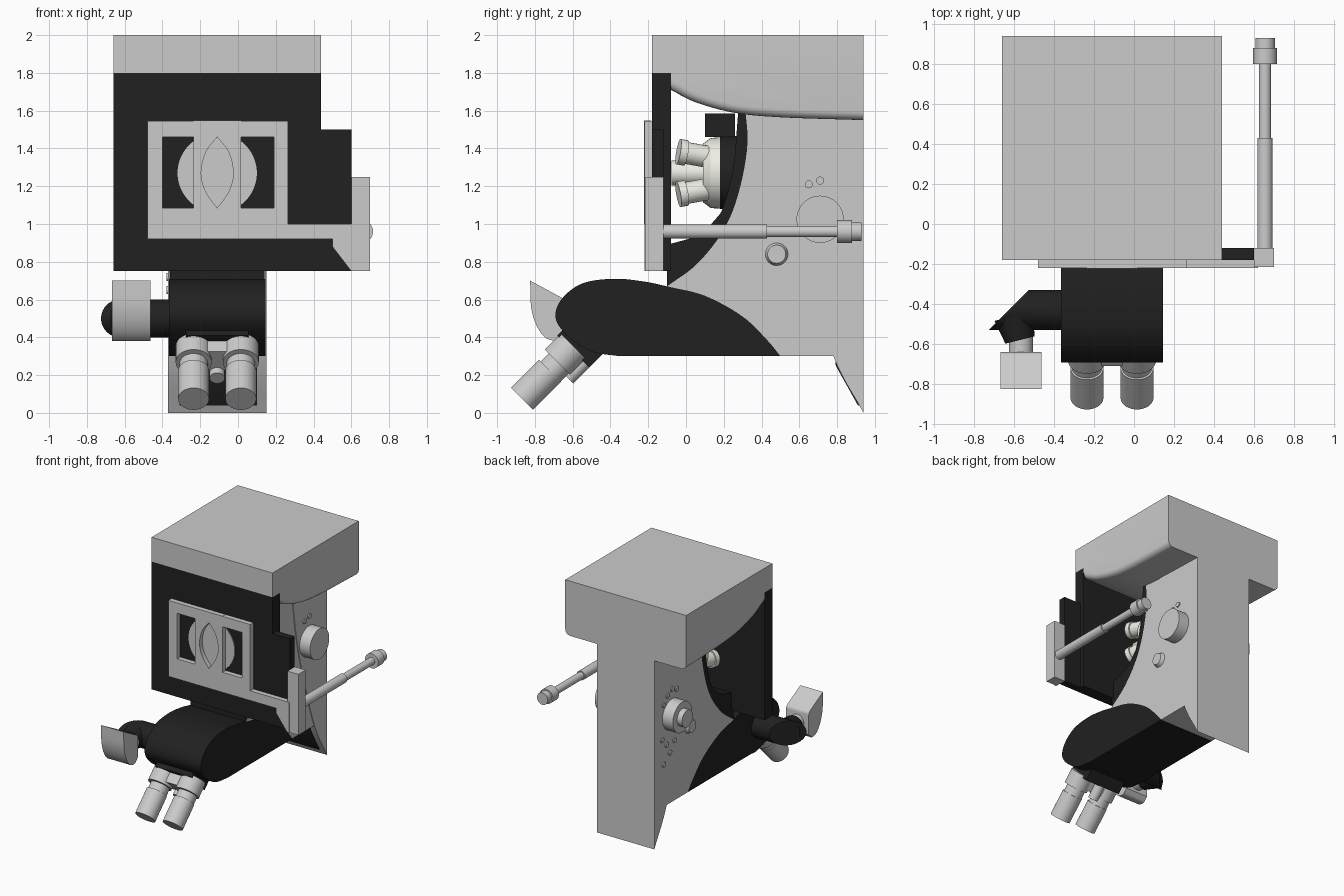
import bpy, bmesh, math
from mathutils import Vector

if "Cube" in bpy.data.objects:
    bpy.data.objects.remove(bpy.data.objects["Cube"])

CX = -0.11  # centre line of the arm and optics


def material(name, col):
    m = bpy.data.materials.new(name)
    m.diffuse_color = (*col, 1)
    m.use_nodes = True
    m.node_tree.nodes["Principled BSDF"].inputs["Base Color"].default_value = m.diffuse_color
    return m


BLACK = material("black", (0.015, 0.015, 0.015))
WHITE = material("off_white", (0.85, 0.85, 0.78))


def finish(name, bm, mat=None):
    bmesh.ops.recalc_face_normals(bm, faces=bm.faces)
    me = bpy.data.meshes.new(name)
    bm.to_mesh(me)
    bm.free()
    ob = bpy.data.objects.new(name, me)
    bpy.context.collection.objects.link(ob)
    if mat:
        me.materials.append(mat)
    bpy.ops.object.select_all(action='DESELECT')
    bpy.context.view_layer.objects.active = ob
    ob.select_set(True)
    bpy.ops.object.shade_smooth_by_angle(angle=math.radians(32))
    return ob


def extrude(name, pts, axis, a, b, mat=None, bevel=None):
    """Extrude a yz profile along x, or an xz profile along y."""
    bm = bmesh.new()
    place = (lambda p, t: (t, p[0], p[1])) if axis == 'x' else (lambda p, t: (p[0], t, p[1]))
    rings = [[bm.verts.new(place(p, t)) for p in pts] for t in (a, b)]
    for r in rings:
        bm.faces.new(r)
    n = len(pts)
    for i in range(n):
        j = (i + 1) % n
        bm.faces.new((rings[0][i], rings[0][j], rings[1][j], rings[1][i]))
    bmesh.ops.recalc_face_normals(bm, faces=bm.faces)
    if bevel:
        width, test = bevel
        bmesh.ops.bevel(bm, geom=[e for e in bm.edges if test(e)], offset=width,
                        segments=5, profile=0.5, affect='EDGES')
    return finish(name, bm, mat)


def box(name, x, y, z, mat=None):
    return extrude(name, [(x[0], z[0]), (x[1], z[0]), (x[1], z[1]), (x[0], z[1])], 'y', *y, mat)


def rod(name, p, q, r1, r2=None, mat=None, n=40):
    p, q = Vector(p), Vector(q)
    bm = bmesh.new()
    bmesh.ops.create_cone(bm, cap_ends=True, segments=n, radius1=r1,
                          radius2=r1 if r2 is None else r2, depth=(q - p).length)
    rot = (q - p).to_track_quat('Z', 'Y')
    for v in bm.verts:
        v.co = rot @ v.co + (p + q) / 2
    return finish(name, bm, mat)


def curve(pts, n=6):
    """Smooth curve through the points."""
    P = [Vector(p) for p in pts]
    P = [2 * P[0] - P[1]] + P + [2 * P[-1] - P[-2]]
    out = []
    for a, b, c, d in zip(P, P[1:], P[2:], P[3:]):
        for i in range(n):
            t = i / n
            out.append(0.5 * (2 * b + (c - a) * t + (2 * a - 5 * b + 4 * c - d) * t * t
                              + (3 * b - a - 3 * c + d) * t ** 3))
    return [tuple(v) for v in out] + [tuple(pts[-1])]


# Large base block on top with a curved underside and rounded side edges
under = curve([(-0.08, 1.71), (0.05, 1.645), (0.25, 1.59), (0.5, 1.565), (0.94, 1.55)])
extrude("base_block", [(0.94, 2), (-0.18, 2), (-0.18, 1.8), (-0.08, 1.8)] + under, 'x', -0.66, 0.44,
        None, (0.045, lambda e: all(v.co.z < 1.72 for v in e.verts)
               and abs(e.verts[0].co.x - e.verts[1].co.x) < 1e-4))

# Arm: rear spine, grey side body and black inner rim
seam = curve([(0.48, 1.62), (0.53, 1.2), (0.62, 0.8), (0.78, 0.3), (0.94, 0)])
extrude("rear_spine", seam + [(0.94, 1.62)], 'x', -0.37, 0.15)
rim = curve([(0.31, 1.64), (0.325, 1.42), (0.28, 1.17), (0.2, 0.97), (0.06, 0.79), (-0.1, 0.67)])
head_top = curve([(-0.1, 0.67), (0.1, 0.62), (0.3, 0.51), (0.43, 0.385), (0.5, 0.3)])
extrude("arm_body", rim + head_top[1:] + [p for p in seam if p[1] >= 0.29][::-1], 'x', -0.365, 0.145)
inner = curve([(-0.1, 0.89), (0.06, 0.94), (0.16, 1.03), (0.2, 1.1), (0.25, 1.3), (0.28, 1.64)])
extrude("arm_inner_rim", rim + inner, 'x', -0.36, 0.14, BLACK)
extrude("spine_foot_panel", [(0.79, 0.3), (0.793, 0.25), (0.91, 0.04), (0.94, 0.04), (0.86, 0.3)],
        'x', -0.31, 0.1, BLACK)

# Black viewing head
nose = curve([(-0.35, 0.3), (-0.5, 0.325), (-0.62, 0.4), (-0.69, 0.5), (-0.66, 0.6), (-0.55, 0.685),
              (-0.38, 0.71), (-0.22, 0.695), (-0.1, 0.67)])
extrude("viewing_head", nose + head_top[1:], 'x', -0.365, 0.145, BLACK)

# Binocular eyepieces, tilted 45 degrees
D = Vector((0, -0.7071, -0.7071))
N = Vector((0, 0.7071, -0.7071))
root = Vector((CX, -0.54, 0.41))


def tilted(s, x=0, n=0):
    return root + D * s + N * n + Vector((x, 0, 0))


def slab(name, s, n, hw, mat=None):
    pts = [tilted(s[i], 0, n[j]) for i, j in ((0, 0), (1, 0), (1, 1), (0, 1))]
    return extrude(name, [(p.y, p.z) for p in pts], 'x', CX - hw, CX + hw, mat)


slab("eyepiece_mount", (-0.05, 0.1), (-0.1, 0.14), 0.165, BLACK)
slab("eyepiece_bridge", (0.1, 0.18), (-0.06, 0.08), 0.13)
for side in (-1, 1):
    x = side * 0.125
    rod("eyepiece_housing", tilted(0.08, x), tilted(0.2, x), 0.095)
    rod("eyepiece_collar", tilted(0.2, x, 0.01), tilted(0.27, x, 0.01), 0.075)
    rod("eyepiece_cup", tilted(0.26, x, 0.005), tilted(0.47, x, 0.005), 0.082)
rod("focus_pin", tilted(0.1, 0, 0.1), tilted(0.22, 0, 0.1), 0.04)

# Side viewer: black mitred elbow, neck and eye shield
elbow = rod("side_elbow", (-0.36, -0.43, 0.5), (-0.62, -0.43, 0.5), 0.1, None, BLACK)
for v in elbow.data.vertices:
    if v.co.x < -0.5:
        v.co.x = -0.625 + (v.co.y + 0.43)
rod("elbow_outlet", (-0.6, -0.46, 0.5), (-0.57, -0.58, 0.5), 0.1, 0.075, BLACK)
rod("side_neck", (-0.565, -0.56, 0.5), (-0.565, -0.65, 0.5), 0.06)
shield = curve([(-0.68, 0.38), (-0.74, 0.395), (-0.79, 0.46), (-0.82, 0.56), (-0.825, 0.7)], 4)
extrude("side_eye_shield", shield + [(-0.64, 0.6), (-0.64, 0.42)], 'x', -0.668, -0.462, None,
        (0.02, lambda e: abs(e.verts[0].co.x - e.verts[1].co.x) > 0.1
         and (e.verts[0].co.z > 0.55 and e.verts[0].co.y > -0.7 or e.verts[0].co.z < 0.39)))

# Stage plates
box("stage_plate", (-0.66, 0.44), (-0.18, -0.08), (0.75, 1.8), BLACK)
box("stage_side_plate", (0.43, 0.6), (-0.179, -0.12), (0.75, 1.5), BLACK)
rod("stage_light_disc", (CX, -0.15, 1.27), (CX, -0.186, 1.27), 0.21, None, None, 64)

# Slide holder frame, bar and bracket
Y = (-0.22, -0.18)
box("holder_bar", (-0.48, 0.62), Y, (0.92, 1.0))
box("holder_lower_rail", (-0.48, 0.265), Y, (1.0, 1.085))
box("holder_upper_rail", (-0.48, 0.265), Y, (1.46, 1.545))
box("holder_left_rail", (-0.48, -0.4), Y, (1.085, 1.46))
box("holder_right_rail", (0.19, 0.265), Y, (1.085, 1.46))
for side in (-1, 1):  # slide halves leave a lens-shaped opening
    edge = curve([(0, 1.46), (0.06, 1.38), (0.085, 1.27), (0.06, 1.17), (0, 1.085)])
    pts = [(0.125, 1.0), (0.125, 1.547), (0, 1.547)] + edge + [(0, 1.0)]
    extrude("slide_half", [(CX + side * x, z) for x, z in pts], 'y', -0.222, -0.186)
extrude("holder_gusset", [(0.5, 0.93), (0.5, 0.88), (0.6, 0.75), (0.62, 0.75), (0.62, 0.93)], 'y', *Y)
box("holder_bracket", (0.6, 0.7), (-0.215, -0.12), (0.75, 1.25))

# Stage control rod
for name, a, b, r in (("control_rod_sleeve", -0.13, 0.43, 0.038), ("control_rod", 0.43, 0.8, 0.03),
                      ("control_knob", 0.8, 0.88, 0.06), ("control_knob_tip", 0.88, 0.93, 0.049)):
    rod(name, (0.655, a, 0.96), (0.655, b, 0.96), r)

# Nosepiece with objectives
rod("nosepiece_mount", (CX, 0.18, 1.27), (CX, 0.3, 1.27), 0.19, 0.2, BLACK)
box("nosepiece_block", (CX - 0.1, CX + 0.1), (0.1, 0.26), (1.46, 1.585), BLACK)
rod("nosepiece_disc", (CX, 0.19, 1.27), (CX, 0.13, 1.27), 0.19, 0.185, WHITE)
rod("nosepiece_face", (CX, 0.13, 1.27), (CX, 0.09, 1.27), 0.185, 0.155, WHITE)
for k in range(4):
    a = math.radians(45 + 90 * k)
    u = Vector((math.cos(a), 0, math.sin(a)))
    c = Vector((CX, 0, 1.27))
    d = Vector((0, -1, 0)) + u * 0.25
    p = c + u * 0.12 + Vector((0, 0.12, 0))
    rod("objective_body", p, p + d * 0.13, 0.058, None, WHITE)
    rod("objective_tip", p + d * 0.12, p + d * 0.16, 0.068, None, WHITE)
rod("centre_objective", (CX, 0.1, 1.27), (CX, -0.078, 1.27), 0.065, None, WHITE)

# Focus knobs and buttons on both sides
for side in (-1, 1):
    x = CX + side * 0.255
    rod("coarse_focus_knob", (x, 0.71, 1.025), (x + side * 0.1, 0.71, 1.025), 0.125)
    rod("side_knob", (x, 0.48, 0.84), (x + side * 0.03, 0.48, 0.84), 0.06, 0.048)
    dots = [(0.65, 1.21), (0.71, 1.23)]
    if side < 0:
        rod("fine_focus_knob", (x - 0.1, 0.71, 1.025), (x - 0.145, 0.71, 1.025), 0.07)
        dots += [(0.77, 1.2), (0.82, 1.14), (0.84, 0.86), (0.78, 0.8), (0.68, 0.8), (0.74, 0.72), (0.82, 0.65)]
    for y, z in dots:
        rod("button", (x - side * 0.01, y, z), (x + side * 0.014, y, z), 0.021, None, None, 20)
